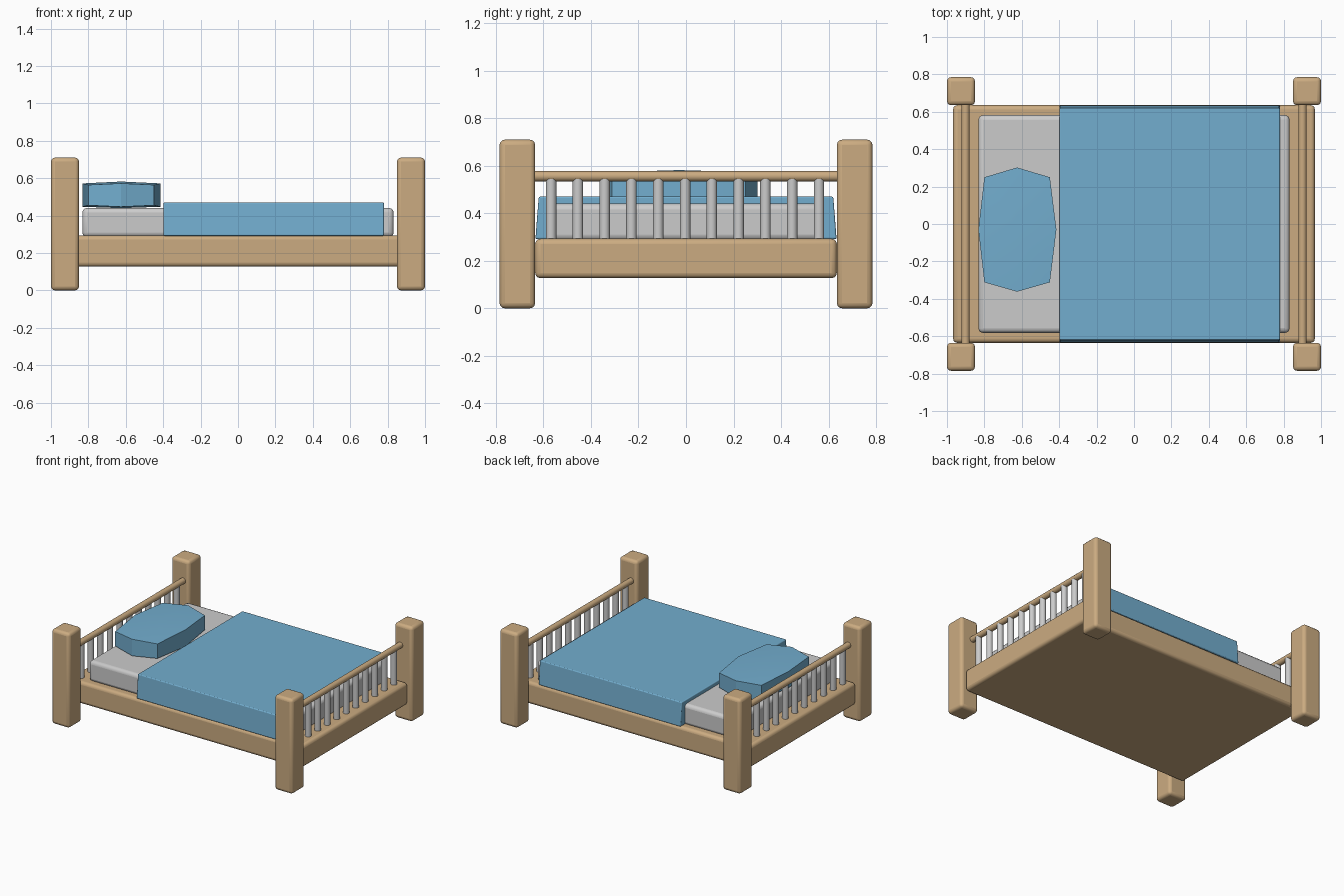
import bpy, bmesh, math

if "Cube" in bpy.data.objects:
    bpy.data.objects.remove(bpy.data.objects["Cube"])


def material(name, rgb):
    m = bpy.data.materials.new(name)
    m.diffuse_color = (*rgb, 1)
    m.use_nodes = True
    m.node_tree.nodes["Principled BSDF"].inputs["Base Color"].default_value = m.diffuse_color
    return m


WOOD = material("wood", (0.60, 0.41, 0.22))
BLUE = material("blue_fabric", (0.17, 0.42, 0.62))


def finish(name, bm, mat=None, bevel=0, angle=40):
    bmesh.ops.recalc_face_normals(bm, faces=bm.faces)
    me = bpy.data.meshes.new(name)
    bm.to_mesh(me)
    bm.free()
    ob = bpy.data.objects.new(name, me)
    bpy.context.collection.objects.link(ob)
    if mat:
        me.materials.append(mat)
    if bevel:
        mod = ob.modifiers.new("bevel", 'BEVEL')
        mod.width, mod.segments = bevel, 3
    bpy.ops.object.select_all(action='DESELECT')
    ob.select_set(True)
    bpy.context.view_layer.objects.active = ob
    bpy.ops.object.shade_smooth_by_angle(angle=math.radians(angle))
    return ob


def box(name, x, y, z, mat=None, bevel=0, top_inset=0):
    bm = bmesh.new()
    bmesh.ops.create_cube(bm, size=1)
    for v in bm.verts:
        top = v.co.z > 0
        side = 1 if v.co.y > 0 else -1
        v.co.x = x[v.co.x > 0]
        v.co.y = y[v.co.y > 0] - (side * top_inset if top else 0)
        v.co.z = z[top]
    return finish(name, bm, mat, bevel)


def rod(name, loc, radius, length, mat=None, along_y=False):
    bm = bmesh.new()
    bmesh.ops.create_cone(bm, cap_ends=True, segments=20, radius1=radius,
                          radius2=radius, depth=length)
    ob = finish(name, bm, mat)
    ob.location = loc
    if along_y:
        ob.rotation_euler.x = math.pi / 2
    return ob


# Solid bed base
box("bed_base", (-0.967, 0.967), (-0.635, 0.635), (0.127, 0.293), WOOD, 0.022)

# Corner posts, end rails and spindles
for sx, end in ((-1, "head"), (1, "foot")):
    for sy, side in ((-1, "front"), (1, "back")):
        x = sorted((sx * 0.85, sx * 1.0))
        y = sorted((sy * 0.635, sy * 0.785))
        box(f"{end}_{side}_post", x, y, (0, 0.71), WOOD, 0.022)
    rod(f"{end}_rail", (sx * 0.901, 0, 0.556), 0.022, 1.28, WOOD, True)
    for i in range(11):
        rod(f"{end}_spindle_{i + 1}", (sx * 0.901, -0.568 + i * 0.1128, 0.415),
            0.022, 0.26)

# Mattress and blanket
box("mattress", (-0.832, 0.832), (-0.582, 0.582), (0.285, 0.441), None, 0.025)
box("blanket", (-0.398, 0.78), (-0.634, 0.634), (0.292, 0.47), BLUE, 0.006, 0.014)

# Pillow: eight-sided outline with slightly domed top and bottom
outline = [(-0.80, 0.25), (-0.625, 0.302), (-0.45, 0.25), (-0.415, -0.03),
           (-0.45, -0.312), (-0.625, -0.362), (-0.80, -0.312), (-0.832, -0.03)]
bm = bmesh.new()
rings = []
for corner_z, mid_z, centre_z in ((0.455, 0.447, 0.44), (0.564, 0.572, 0.582)):
    ring = [bm.verts.new((x, y, mid_z if i % 2 else corner_z))
            for i, (x, y) in enumerate(outline)]
    centre = bm.verts.new((-0.625, -0.03, centre_z))
    for i in range(1, 8, 2):
        bm.faces.new((centre, ring[i], ring[(i + 1) % 8], ring[(i + 2) % 8]))
    rings.append(ring)
low, high = rings
for i in range(8):
    j = (i + 1) % 8
    bm.faces.new((low[i], low[j], high[j], high[i]))
finish("pillow", bm, BLUE, 0, 30)
